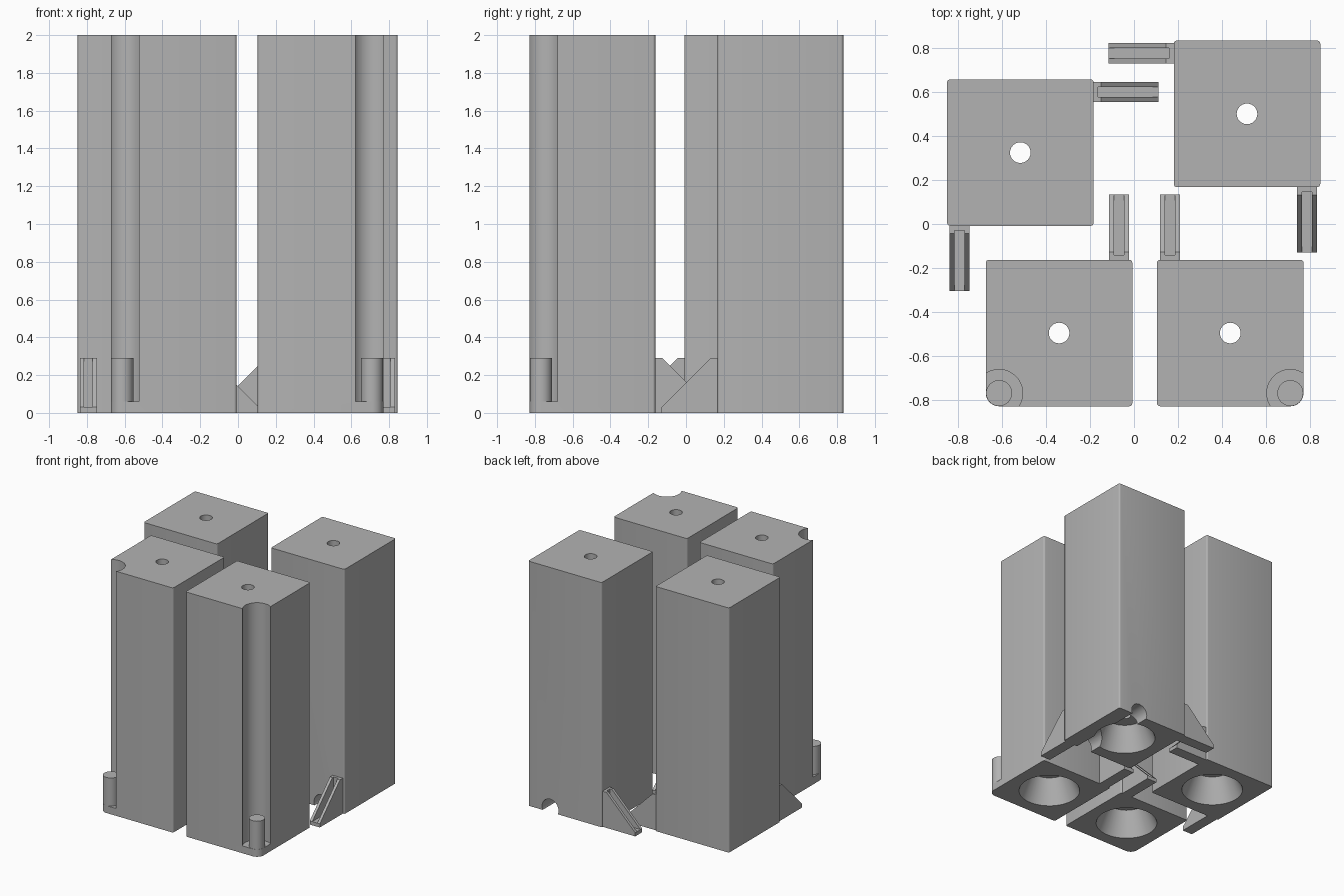
import bpy, bmesh, math
from mathutils import Matrix, Vector

cube = bpy.data.objects.get("Cube")
if cube:
    bpy.data.objects.remove(cube, do_unlink=True)

grey = bpy.data.materials.new("plain grey")
grey.use_nodes = True
colour = (0.45, 0.45, 0.45, 1)
grey.diffuse_color = colour
grey.node_tree.nodes["Principled BSDF"].inputs["Base Color"].default_value = colour

SIDE, HEIGHT, BASE = 0.665, 2.0, 0.29
HALF = SIDE / 2
PIN_R = 0.06


def make(name, bm):
    bmesh.ops.recalc_face_normals(bm, faces=bm.faces)
    mesh = bpy.data.meshes.new(name)
    bm.to_mesh(mesh)
    bm.free()
    mesh.materials.append(grey)
    obj = bpy.data.objects.new(name, mesh)
    bpy.context.collection.objects.link(obj)
    return obj


def prism(bm, points, direction):
    face = bm.faces.new([bm.verts.new(p) for p in points])
    new = bmesh.ops.extrude_face_region(bm, geom=[face])["geom"]
    verts = [g for g in new if isinstance(g, bmesh.types.BMVert)]
    bmesh.ops.translate(bm, verts=verts, vec=direction)


def cone(name, x, y, z0, z1, r0, r1, segments=48):
    bm = bmesh.new()
    place = Matrix.Translation((x, y, (z0 + z1) / 2))
    bmesh.ops.create_cone(bm, cap_ends=True, segments=segments, radius1=r0,
                          radius2=r1, depth=z1 - z0, matrix=place)
    return make(name, bm)


def smooth(obj):
    bpy.ops.object.select_all(action='DESELECT')
    obj.select_set(True)
    bpy.context.view_layer.objects.active = obj
    bpy.ops.object.shade_smooth_by_angle(angle=math.radians(35))


def carve(obj, cutters):
    for cutter in cutters:
        mod = obj.modifiers.new("cut", 'BOOLEAN')
        mod.operation = 'DIFFERENCE'
        mod.solver = 'EXACT'
        mod.object = cutter
        bpy.context.view_layer.objects.active = obj
        bpy.ops.object.modifier_apply(modifier=mod.name)
        bpy.data.objects.remove(cutter, do_unlink=True)


def footprint(cx, cy, pin_side):
    """Rounded square; the front corner that holds a pin gets the pin's radius."""
    points = []
    for i, (sx, sy) in enumerate([(1, 1), (-1, 1), (-1, -1), (1, -1)]):
        r = PIN_R if (sx == pin_side and sy < 0) else 0.014
        steps = 12 if r == PIN_R else 4
        for k in range(steps + 1):
            a = math.pi / 2 * (i + k / steps)
            points.append((cx + sx * (HALF - r) + r * math.cos(a),
                           cy + sy * (HALF - r) + r * math.sin(a), 0))
    return points


def tower(name, cx, cy, pin_side=0, channel_x=None):
    bm = bmesh.new()
    prism(bm, footprint(cx, cy, pin_side), (0, 0, HEIGHT))
    body = make(name + "_tower", bm)

    # Funnel underneath and bore through the top
    cutters = [cone("funnel_cutter", cx, cy, -0.02, 0.2, 0.243, 0.15),
               cone("bore_cutter", cx, cy, 0.1, HEIGHT + 0.1, 0.047, 0.047, 24)]

    # Corner groove with a locating pin standing in it
    if pin_side:
        px, py = cx + pin_side * (HALF - PIN_R), cy - HALF + PIN_R
        cutters.append(cone("groove_cutter", px, py, 0.06, HEIGHT + 0.1, 0.107, 0.107))
        smooth(cone(name + "_pin", px, py, 0.055, BASE, 0.059, 0.059, 32))

    # Round-topped channel across the underside
    if channel_x is not None:
        channel = cone("channel_cutter", 0, 0, -0.5, 0.5, 0.075, 0.075, 32)
        channel.data.transform(Matrix.Translation((channel_x, cy, 0.03))
                               @ Matrix.Rotation(math.pi / 2, 4, 'X'))
        cutters.append(channel)
    carve(body, cutters)
    smooth(body)


def fin(name, x, y, angle):
    """Sloped clip reaching out along +x before turning: two cheeks and a slot."""
    length, lip, width, slot = 0.297, 0.03, 0.091, 0.046
    cheek = [(-0.01, 0), (length, 0), (length, lip), (0.037, BASE), (-0.01, BASE)]
    middle = [(-0.01, 0), (length, 0), (length, lip), (0.022, lip),
              (0.022, BASE), (-0.01, BASE)]
    edge = (width - slot) / 2
    bm = bmesh.new()
    for outline, start, thick in [(cheek, -width / 2, edge), (middle, -slot / 2, slot),
                                  (cheek, slot / 2, edge)]:
        prism(bm, [(px, start, pz) for px, pz in outline], Vector((0, thick, 0)))
    obj = make(name + "_fin", bm)
    obj.data.transform(Matrix.Translation((x, y, 0))
                       @ Matrix.Rotation(math.radians(angle), 4, 'Z'))


# Four towers
tower("front_right", -0.34, -0.495, pin_side=-1)
tower("front_left", 0.437, -0.495, pin_side=1)
tower("back_right", -0.516, 0.324)
tower("back_left", 0.513, 0.5, channel_x=0.645)

# Clips on the inner and front faces
fin("front_right_rear", -0.068, -0.163, 90)
fin("front_left_rear", 0.164, -0.163, 90)
fin("back_right_inner", -0.186, 0.6, 0)
fin("back_right_front", -0.792, -0.007, -90)
fin("back_left_inner", 0.182, 0.775, 180)
fin("back_left_front", 0.785, 0.168, -90)
